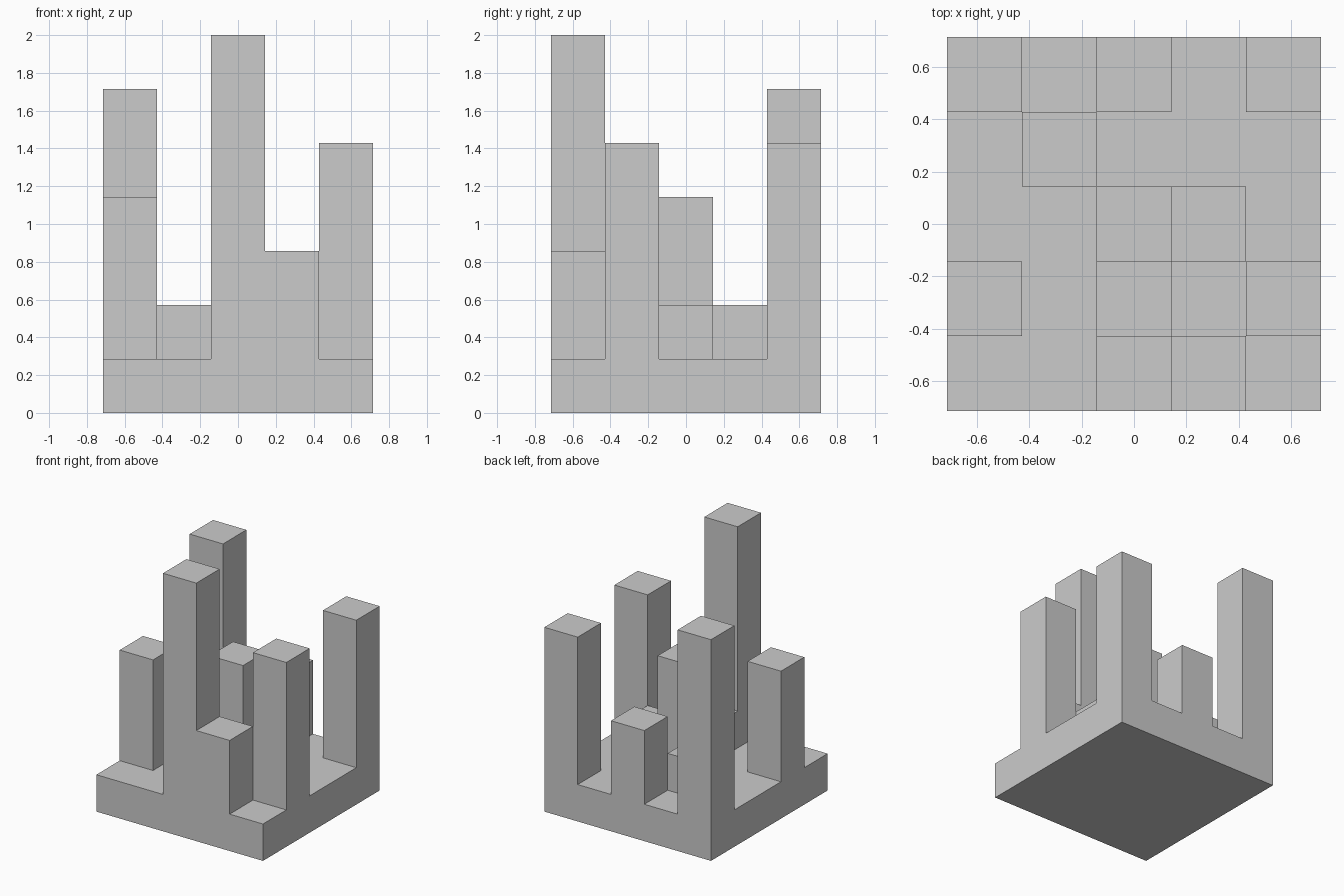
import bpy
import bmesh

if "Cube" in bpy.data.objects:
    bpy.data.objects.remove(bpy.data.objects["Cube"])

U = 2 / 7  # grid cell size and height step
N = 5
# Column heights in steps, one row per y from front to back
HEIGHTS = [
    [1, 1, 7, 3, 1],
    [4, 1, 2, 1, 5],
    [1, 1, 4, 2, 1],
    [1, 2, 1, 1, 1],
    [6, 1, 3, 1, 5],
]


def height(i, j):
    return HEIGHTS[j][i] if 0 <= i < N and 0 <= j < N else 0


bm = bmesh.new()


def quad(*pts):
    bm.faces.new([bm.verts.new(((x - N / 2) * U, (y - N / 2) * U, z * U)) for x, y, z in pts])


# Each cell gets a top, plus unit wall panels wherever its neighbour is lower
for j in range(N):
    for i in range(N):
        h = height(i, j)
        c = [(i, j), (i + 1, j), (i + 1, j + 1), (i, j + 1)]
        quad(*[(x, y, h) for x, y in c])
        quad(*[(x, y, 0) for x, y in reversed(c)])
        for k, (di, dj) in enumerate([(0, -1), (1, 0), (0, 1), (-1, 0)]):
            a, b = c[k], c[(k + 1) % 4]
            for z in range(height(i + di, j + dj), h):
                quad((*a, z), (*b, z), (*b, z + 1), (*a, z + 1))

# Weld panels, then merge coplanar ones into clean flat faces
bmesh.ops.remove_doubles(bm, verts=bm.verts, dist=1e-4)
bmesh.ops.dissolve_limit(bm, angle_limit=0.01, verts=bm.verts, edges=bm.edges)

mesh = bpy.data.meshes.new("base_with_towers")
bm.to_mesh(mesh)
bm.free()
bpy.context.collection.objects.link(bpy.data.objects.new("base_with_towers", mesh))
